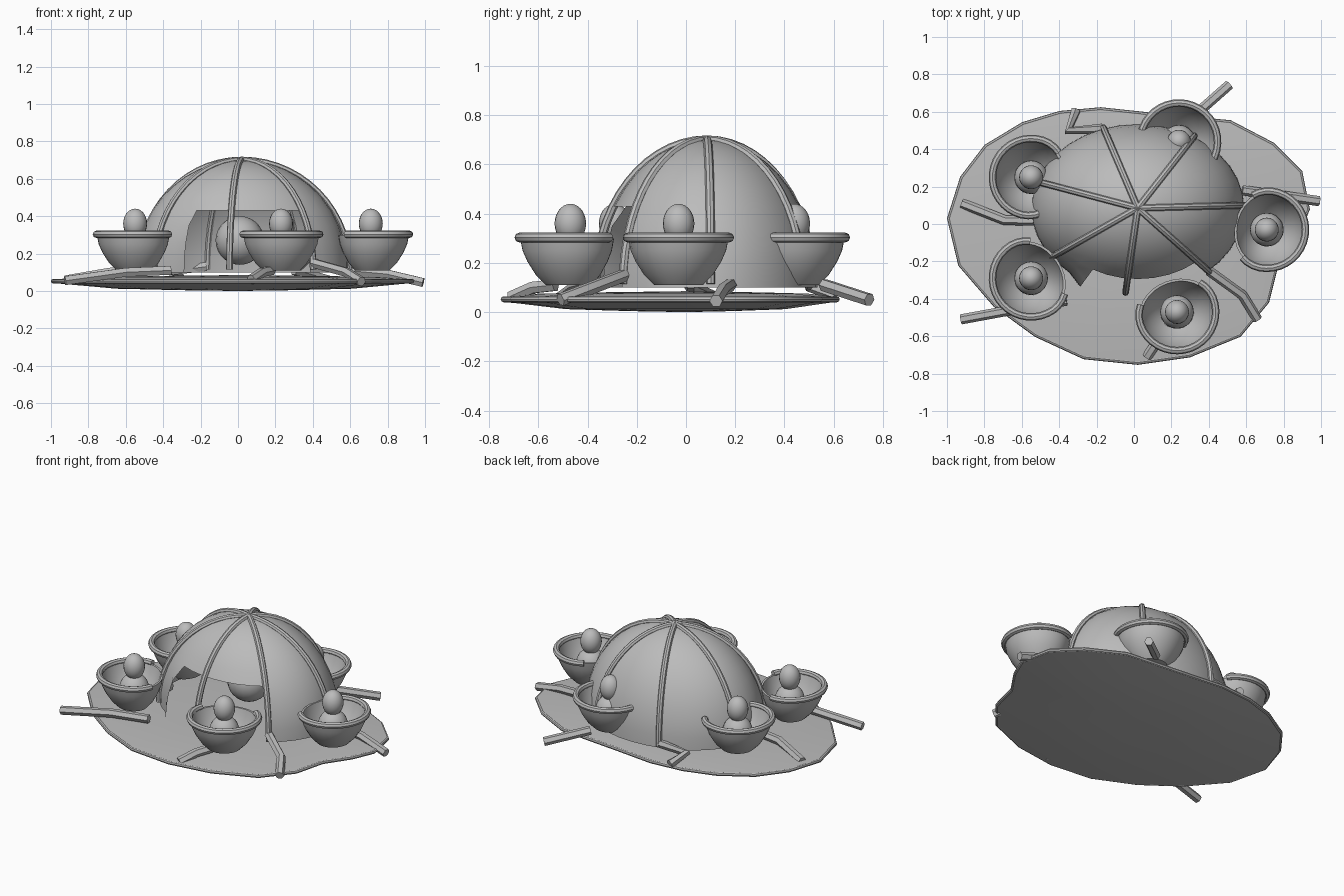
import bpy, bmesh
from math import sin, cos, pi, sqrt, atan2, radians, degrees
from mathutils import Vector

cube = bpy.data.objects.get("Cube")
if cube:
    bpy.data.objects.remove(cube, do_unlink=True)

grey = bpy.data.materials.new("plain grey")
grey.use_nodes = True
grey.diffuse_color = (0.5, 0.5, 0.5, 1)
grey.node_tree.nodes["Principled BSDF"].inputs["Base Color"].default_value = (0.5, 0.5, 0.5, 1)


def finish(obj, angle=40):
    obj.data.materials.append(grey)
    bpy.ops.object.select_all(action='DESELECT')
    obj.select_set(True)
    bpy.context.view_layer.objects.active = obj
    if obj.type == 'CURVE':
        bpy.ops.object.convert(target='MESH')
    bpy.ops.object.shade_smooth_by_angle(angle=radians(angle))
    return obj


def from_bmesh(name, bm, angle=40):
    bmesh.ops.recalc_face_normals(bm, faces=bm.faces)
    mesh = bpy.data.meshes.new(name)
    bm.to_mesh(mesh)
    bm.free()
    obj = bpy.data.objects.new(name, mesh)
    bpy.context.collection.objects.link(obj)
    return finish(obj, angle)


def tube(name, points, radius, closed=False, res=2):
    curve = bpy.data.curves.new(name, 'CURVE')
    curve.dimensions = '3D'
    curve.bevel_depth = radius
    curve.bevel_resolution = res
    curve.use_fill_caps = True
    spline = curve.splines.new('POLY')
    spline.points.add(len(points) - 1)
    for p, co in zip(spline.points, points):
        p.co = (*co, 1)
    spline.use_cyclic_u = closed
    obj = bpy.data.objects.new(name, curve)
    bpy.context.collection.objects.link(obj)
    return finish(obj)


def ellipsoid(name, centre, radii):
    bm = bmesh.new()
    bmesh.ops.create_uvsphere(bm, u_segments=20, v_segments=14, radius=1)
    bmesh.ops.scale(bm, vec=radii, verts=bm.verts)
    bmesh.ops.translate(bm, vec=centre, verts=bm.verts)
    return from_bmesh(name, bm, 60)


def skin(bm, rings):
    """Join neighbouring rings of vertices with quads."""
    n = len(rings[0])
    for a, b in zip(rings, rings[1:]):
        for i in range(n):
            j = (i + 1) % n
            bm.faces.new((a[i], a[j], b[j], b[i]))


# Base: irregular saucer with a thin rounded edge
outline = [(-1, .03), (-.93, .25), (-.8, .42), (-.6, .54), (-.4, .6), (-.18, .62), (.1, .59),
           (.52, .55), (.75, .43), (.9, .28), (.94, .08), (.88, -.06), (.77, -.22), (.72, -.42),
           (.57, -.6), (.3, -.71), (.02, -.75), (-.27, -.72), (-.53, -.6), (-.75, -.44), (-.94, -.22)]
bm = bmesh.new()
rings = []
for scale, z in ((.3, .004), (.65, .012), (.985, .042), (.985, .062), (.8, .075), (.5, .08)):
    rings.append([bm.verts.new((x * scale, y * scale, z)) for x, y in outline])
skin(bm, rings)
for ring, z in ((rings[0], 0), (rings[-1], .085)):
    hub = bm.verts.new((0, 0, z))
    for a, b in zip(ring, ring[1:] + ring[:1]):
        bm.faces.new((a, b, hub))
from_bmesh("saucer_base", bm)
tube("saucer_edge", [(x * .988, y * .988, .052) for x, y in outline], .012, True)

# Dome: open shell with a doorway at the front
CX, CY, CZ = .02, .085, .115
RX, RY, RZ = .57, .45, .585


def on_dome(angle, z, grow=1.0):
    k = sqrt(max(0, 1 - ((z - CZ) / RZ) ** 2)) * grow
    return Vector((CX + RX * k * cos(angle), CY + RY * k * sin(angle), z))


N = 36
levels = [.1, .18, .26, .35, .43, .5, .56, .61, .65, .68, .694]
bm = bmesh.new()
rings = []
for z in levels:
    ring = []
    for i in range(N):
        flare = 1.08 if i == 24 and z < .4 else 1
        ring.append(bm.verts.new(on_dome(2 * pi * i / N, z, flare)))
    rings.append(ring)
skin(bm, rings)
hub = bm.verts.new((CX, CY, CZ + RZ))
for i in range(N):
    bm.faces.new((rings[-1][i], rings[-1][(i + 1) % N], hub))


def in_doorway(face):
    c = face.calc_center_median()
    a = degrees(atan2((c.y - CY) / RY, (c.x - CX) / RX)) % 360
    return 237 < a < 311 and c.z < .43


bmesh.ops.delete(bm, geom=[f for f in bm.faces if in_doorway(f)], context='FACES')
from_bmesh("dome", bm, 60)

# Ribs running from the crown down to the base
rib_ends = [(-.17, .53), (.33, .48), (.58, .1), (.43, -.28), (-.05, -.4), (-.48, -.2), (-.53, .23)]
for x, y in rib_ends:
    a = atan2((y - CY) / RY, (x - CX) / RX)
    heights = [CZ + RZ * sin(pi / 2 * i / 14) for i in range(15)]
    tube("dome_rib", [on_dome(a, z, 1.01) for z in heights], .018)

# Legs spreading over the base
legs = [[(-.17, .51, .13), (-.35, .5, .11), (-.31, .61, .07)],
        [(.3, .56, .11), (.51, .745, .05)],
        [(.58, .18, .11), (.8, .15, .09), (.99, .122, .045)],
        [(.4, -.25, .15), (.58, -.38, .1), (.66, -.51, .05)],
        [(.18, -.53, .11), (.13, -.62, .1), (.07, -.71, .06)],
        [(-.36, -.41, .11), (-.6, -.45, .1), (-.925, -.51, .055)],
        [(-.5, .02, .12), (-.69, .02, .1), (-.92, .11, .06)]]
for leg in legs:
    tube("leg", leg, .027, res=1)

# Pods: bowl, partial rim and seated egg figure, opening toward the dome
pods = [(-.55, .25), (-.55, -.29), (.23, -.47), (.71, -.03), (.24, .44)]
M = 28
for px, py in pods:
    inward = atan2(CY - py, CX - px)
    if py > .4:
        inward = -pi * .62

    def pod_point(t, r, z):
        # squashed on the side that meets the dome
        k = 1 - .16 * max(0, cos(t)) ** 2
        return (px + r * k * cos(t + inward), py + r * k * sin(t + inward), z)

    bm = bmesh.new()
    rings = []
    profile = [(.1, .11), (.14, .15), (.175, .205), (.195, .25), (.205, .3),
               (.19, .3), (.175, .25), (.15, .205), (.12, .16), (.09, .13)]
    for r, z in profile:
        rings.append([bm.verts.new(pod_point(2 * pi * i / M, r, z)) for i in range(M)])
    skin(bm, rings)
    bm.faces.new(rings[0])
    bm.faces.new(rings[-1])
    from_bmesh("pod_bowl", bm)
    arc = [radians(58 + 244 * i / 24) for i in range(25)]
    tube("pod_rim", [pod_point(t, .207, .303) for t in arc], .02)
    ellipsoid("figure_body", (px, py, .215), (.09, .09, .095))
    ellipsoid("figure_head", (px, py, .36), (.064, .064, .08))

# Rounded seat inside the dome
ellipsoid("inner_seat", (.01, .1, .27), (.13, .13, .13))
